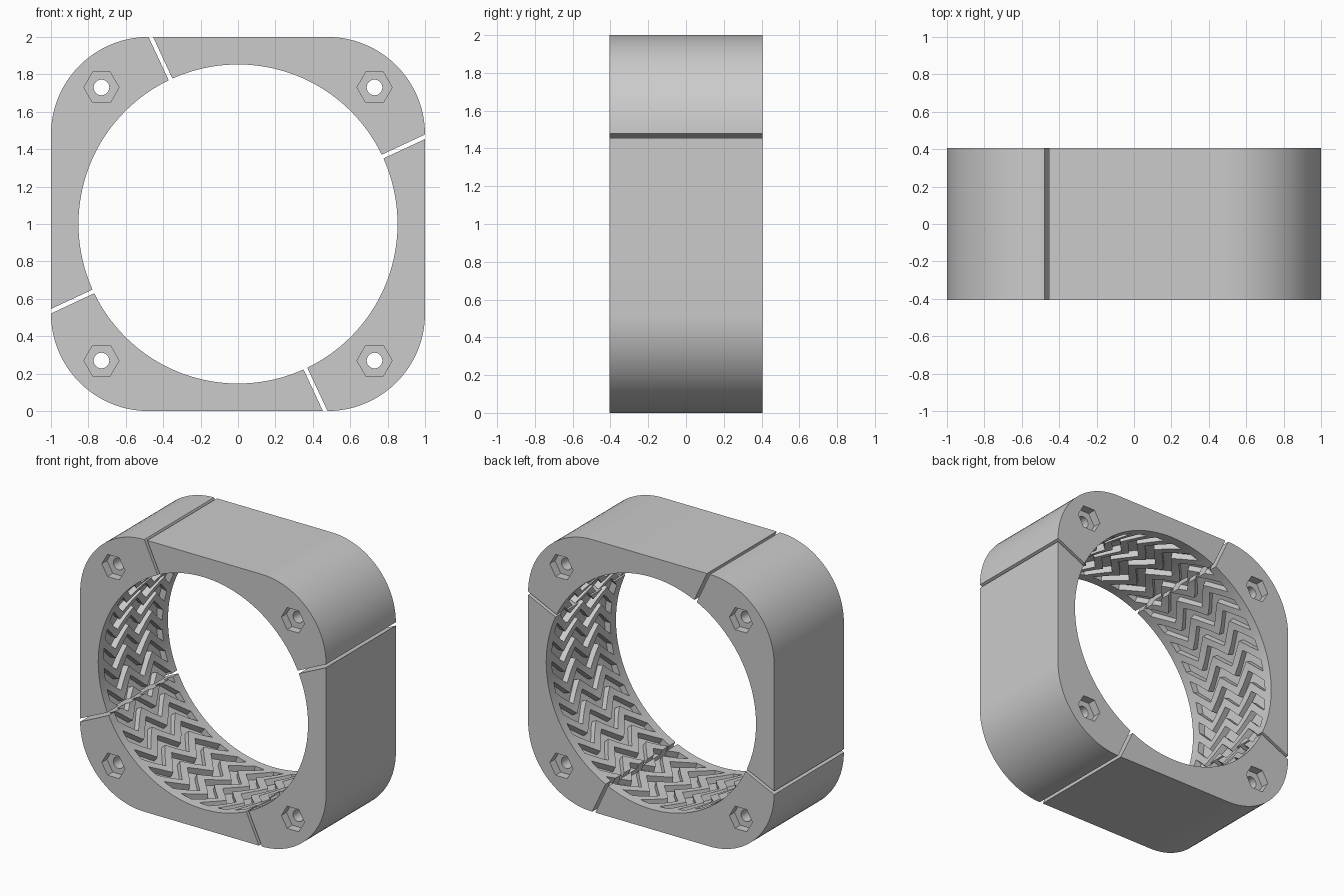
import bpy, bmesh, math
from math import sin, cos, tan, asin, radians, pi

if "Cube" in bpy.data.objects:
    bpy.data.objects.remove(bpy.data.objects["Cube"])

HALF = 0.405          # half of the depth
BORE = 0.853          # bore radius
GAP = 0.011           # half width of the parting gap
SPLIT = radians(25)   # angle of the first parting line
ROWS = 9              # tread pockets per quarter
PITCH = pi / 2 / ROWS

grey = bpy.data.materials.new("grey")
grey.use_nodes = True
grey.diffuse_color = (0.6, 0.6, 0.6, 1)
grey.node_tree.nodes["Principled BSDF"].inputs["Base Color"].default_value = (0.6, 0.6, 0.6, 1)


def finish(name, bm):
    bmesh.ops.recalc_face_normals(bm, faces=bm.faces)
    mesh = bpy.data.meshes.new(name)
    bm.to_mesh(mesh)
    bm.free()
    mesh.materials.append(grey)
    ob = bpy.data.objects.new(name, mesh)
    bpy.context.collection.objects.link(ob)
    ob.location.z = 1
    return ob


def loft(bm, rings):
    """Skin closed rings of points and cap both ends."""
    rows = [[bm.verts.new(p) for p in ring] for ring in rings]
    for a, b in zip(rows, rows[1:]):
        for i in range(len(a)):
            j = (i + 1) % len(a)
            bm.faces.new((a[i], a[j], b[j], b[i]))
    bm.faces.new(rows[0])
    bm.faces.new(rows[-1])


def prism(bm, points, y0, y1):
    loft(bm, [[(x, y, z) for x, z in points] for y in (y0, y1)])


def polygon(cx, cz, radius, sides):
    return [(cx + radius * cos(2 * pi * i / sides), cz + radius * sin(2 * pi * i / sides))
            for i in range(sides)]


def quarter_profile(turn):
    """Rounded-square outside, round inside, radial ends with a gap."""
    edge = GAP / cos(SPLIT)
    start = tan(SPLIT) + edge
    corner = 1 - start
    pts = [(start + corner * cos(a), start + corner * sin(a))
           for a in (pi / 2 * i / 24 for i in range(25))]
    pts.append((edge - tan(SPLIT), 1))
    trim = asin(GAP / BORE)
    a0, a1 = SPLIT + trim, SPLIT + pi / 2 - trim
    pts += [(BORE * cos(a), BORE * sin(a))
            for a in (a1 + (a0 - a1) * i / 32 for i in range(33))]
    c, s = round(cos(turn)), round(sin(turn))
    return [(x * c - z * s, x * s + z * c) for x, z in pts]


def tread_cutter(turn):
    """Zigzag pockets sunk into the bore."""
    bm = bmesh.new()
    knots = 6
    for row in range(-1, ROWS + 2):
        rings = []
        for k in range(knots):
            y = -0.34 + 0.68 * k / (knots - 1)
            mid = turn + SPLIT + (row + 0.25 + 0.85 * (k % 2)) * PITCH
            ring = [(r, mid + s * PITCH * 0.27)
                    for r, s in ((0.8, -1), (0.8, 1), (0.9, 1), (0.9, -1))]
            rings.append([(r * cos(a), y, r * sin(a)) for r, a in ring])
        loft(bm, rings)
    return finish("tread_cutter", bm)


def bolt_cutters(turn):
    """Through hole, and hexagonal pockets on both faces."""
    a = turn + pi / 4
    cx, cz = 0.73 * math.copysign(1, cos(a)), 0.73 * math.copysign(1, sin(a))
    bm = bmesh.new()
    prism(bm, polygon(cx, cz, 0.042, 24), -0.5, 0.5)
    hole = finish("hole_cutter", bm)
    bm = bmesh.new()
    for side in (-1, 1):
        prism(bm, polygon(cx, cz, 0.094, 6), side * (HALF - 0.06), side * 0.5)
    return [hole, finish("hex_cutter", bm)]


# Four ring segments, one for each corner
names = ("upper_left", "upper_right", "lower_right", "lower_left")
for quarter, name in enumerate(names):
    turn = quarter * pi / 2
    bm = bmesh.new()
    prism(bm, quarter_profile(turn), -HALF, HALF)
    segment = finish(name + "_mold_segment", bm)
    cutters = [tread_cutter(turn)] + bolt_cutters(turn)
    for cutter in cutters:
        mod = segment.modifiers.new(cutter.name, "BOOLEAN")
        mod.operation = "DIFFERENCE"
        mod.solver = "EXACT"
        mod.object = cutter
    # Bake the cuts, then drop the cutters
    bpy.context.view_layer.update()
    graph = bpy.context.evaluated_depsgraph_get()
    mesh = bpy.data.meshes.new_from_object(segment.evaluated_get(graph))
    segment.modifiers.clear()
    segment.data = mesh
    for cutter in cutters:
        bpy.data.objects.remove(cutter)
    bpy.ops.object.select_all(action="DESELECT")
    segment.select_set(True)
    bpy.context.view_layer.objects.active = segment
    bpy.ops.object.shade_smooth_by_angle(angle=radians(25))
